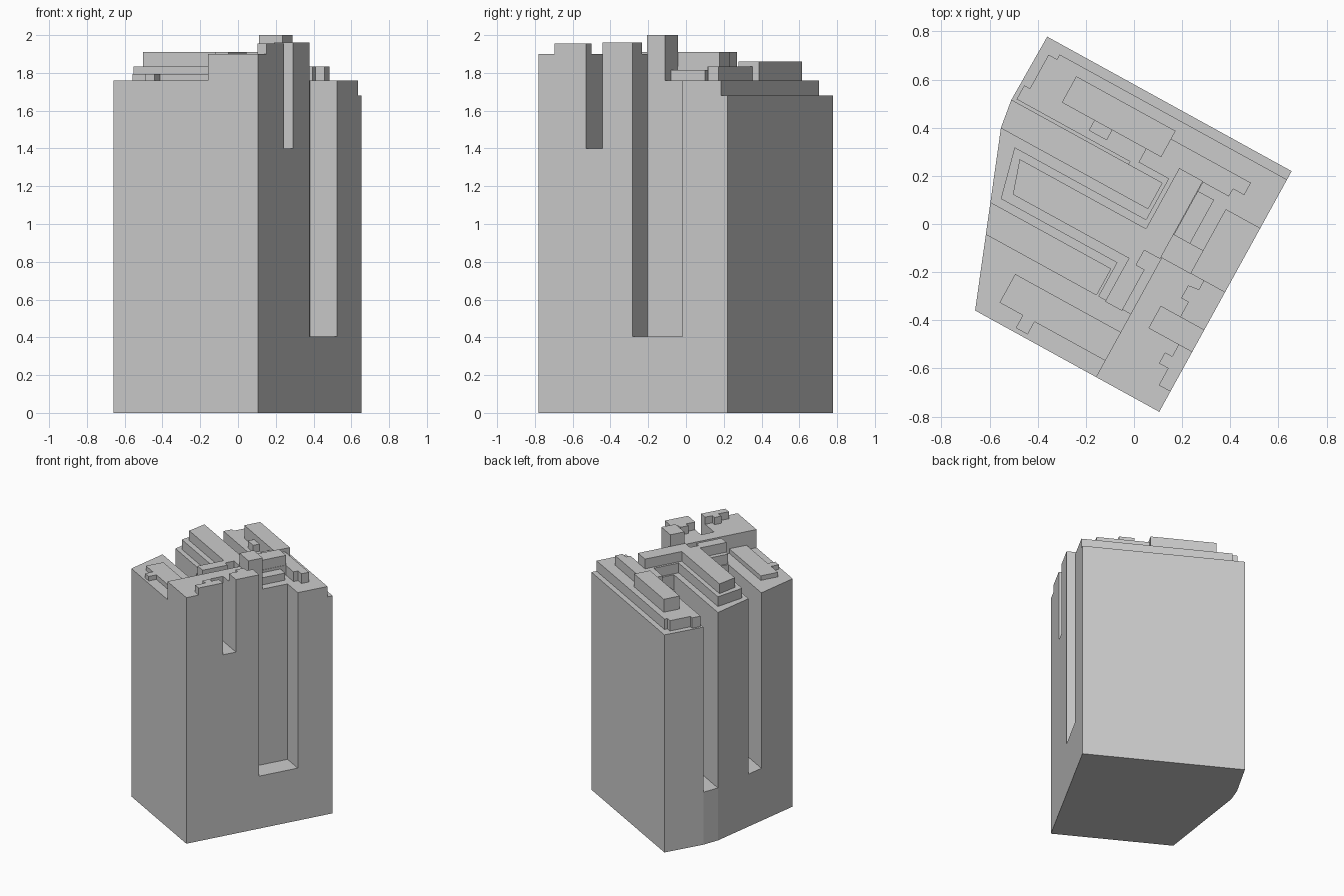
import bpy, bmesh, math

# Plan axes: u runs along the long back wall, v towards the back
U, V = (0.876, -0.482), (0.482, 0.876)


def prism(name, pts, z0, z1):
    """Extrude a plan outline given in (u, v) from z0 to z1."""
    bm = bmesh.new()
    vs = [bm.verts.new((u * U[0] + v * V[0], u * U[1] + v * V[1], z0)) for u, v in pts]
    face = bm.faces.new(vs)
    new = bmesh.ops.extrude_face_region(bm, geom=[face])["geom"]
    for e in new:
        if isinstance(e, bmesh.types.BMVert):
            e.co.z = z1
    bmesh.ops.recalc_face_normals(bm, faces=bm.faces)
    mesh = bpy.data.meshes.new(name)
    bm.to_mesh(mesh)
    bm.free()
    ob = bpy.data.objects.new(name, mesh)
    bpy.context.collection.objects.link(ob)
    return ob


def rect(u0, u1, v0, v1):
    return [(u0, v0), (u1, v0), (u1, v1), (u0, v1)]


def cut(target, name, pts, z0, z1=2.2):
    c = prism(name, pts, z0, z1)
    c.hide_render = True
    c.hide_set(True)
    m = target.modifiers.new(name, "BOOLEAN")
    m.operation, m.solver, m.object = "DIFFERENCE", "EXACT", c


# Main tower body
body = prism("tower_body", [(0.468, 0.508), (0.468, -0.633), (-0.405, -0.633),
                            (-0.677, 0.084), (-0.695, 0.205), (-0.691, 0.508)], 0, 1.76)

# Light courts and slots
cut(body, "north_court_cutter", rect(-0.9, 0.02, 0.084, 0.205), 0.405)
cut(body, "south_court_cutter", rect(-0.9, 0.005, -0.333, -0.21), 0.405)
cut(body, "east_court_cutter", rect(0.306, 0.9, -0.065, 0.236), 0.405)
cut(body, "east_slot_cutter", rect(0.263, 0.9, -0.348, -0.246), 1.4)

# Low ledge wrapping the north wing
cut(body, "ledge_cutter", [(-0.9, 0.15), (-0.14, 0.15), (-0.14, 0.219), (-0.677, 0.219),
                           (-0.677, 0.285), (-0.65, 0.285), (-0.65, 0.445), (-0.61, 0.445),
                           (-0.61, 0.468), (0.9, 0.468), (0.9, 0.7), (-0.9, 0.7)], 1.68)

# Taller south-east roof, wrapping the slot
prism("southeast_roof", [(0.168, -0.633), (0.468, -0.633), (0.468, -0.348), (0.263, -0.348),
                         (0.263, -0.246), (0.468, -0.246), (0.468, -0.065), (0.168, -0.065)], 1.76, 1.9)
prism("south_edge_housing", [(0.468, -0.537), (0.468, -0.348), (0.404, -0.348), (0.404, -0.405),
                             (0.37, -0.405), (0.37, -0.457), (0.413, -0.457), (0.413, -0.537)], 1.9, 1.955)
prism("east_edge_housing", [(0.468, -0.246), (0.468, -0.065), (0.367, -0.065), (0.367, -0.108),
                            (0.32, -0.115), (0.32, -0.175), (0.354, -0.175), (0.354, -0.246)], 1.9, 1.96)

# Roof housing on the south wing
prism("south_wing_housing", [(-0.332, -0.42), (-0.332, -0.555), (-0.222, -0.555), (-0.222, -0.615),
                             (-0.166, -0.615), (-0.166, -0.555), (0.168, -0.555), (0.168, -0.42)], 1.76, 1.795)

# Lower roof tier across the middle wing, spine and north wing
prism("middle_tier", [(-0.588, 0.04), (-0.535, -0.175), (0.015, -0.175), (0.015, -0.335),
                      (0.168, -0.335), (0.168, 0.29), (0.29, 0.29), (0.29, 0.326), (0.343, 0.326),
                      (0.343, 0.384), (-0.107, 0.384), (-0.107, 0.234), (0.035, 0.234),
                      (0.035, 0.04)], 1.76, 1.835)

# Upper tier: spine with the middle wing as a branch
prism("spine_tier", [(-0.546, 0.007), (-0.5, -0.135), (0.05, -0.135), (0.05, -0.34), (0.13, -0.34),
                     (0.13, -0.145), (0.09, -0.145), (0.09, -0.075), (0.165, -0.075),
                     (0.165, 0.294), (0.053, 0.294), (0.053, 0.007)], 1.835, 1.91)

# Roof boxes
prism("lift_tower", rect(0.163, 0.306, -0.068, 0.042), 1.76, 2.0)
prism("spine_side_box", rect(0.16, 0.243, 0.04, 0.248), 1.76, 1.815)
prism("north_wing_housing", rect(-0.506, -0.035, 0.298, 0.422), 1.76, 1.86)
prism("north_wing_bump", rect(-0.352, -0.267, 0.25, 0.3), 1.76, 1.815)
